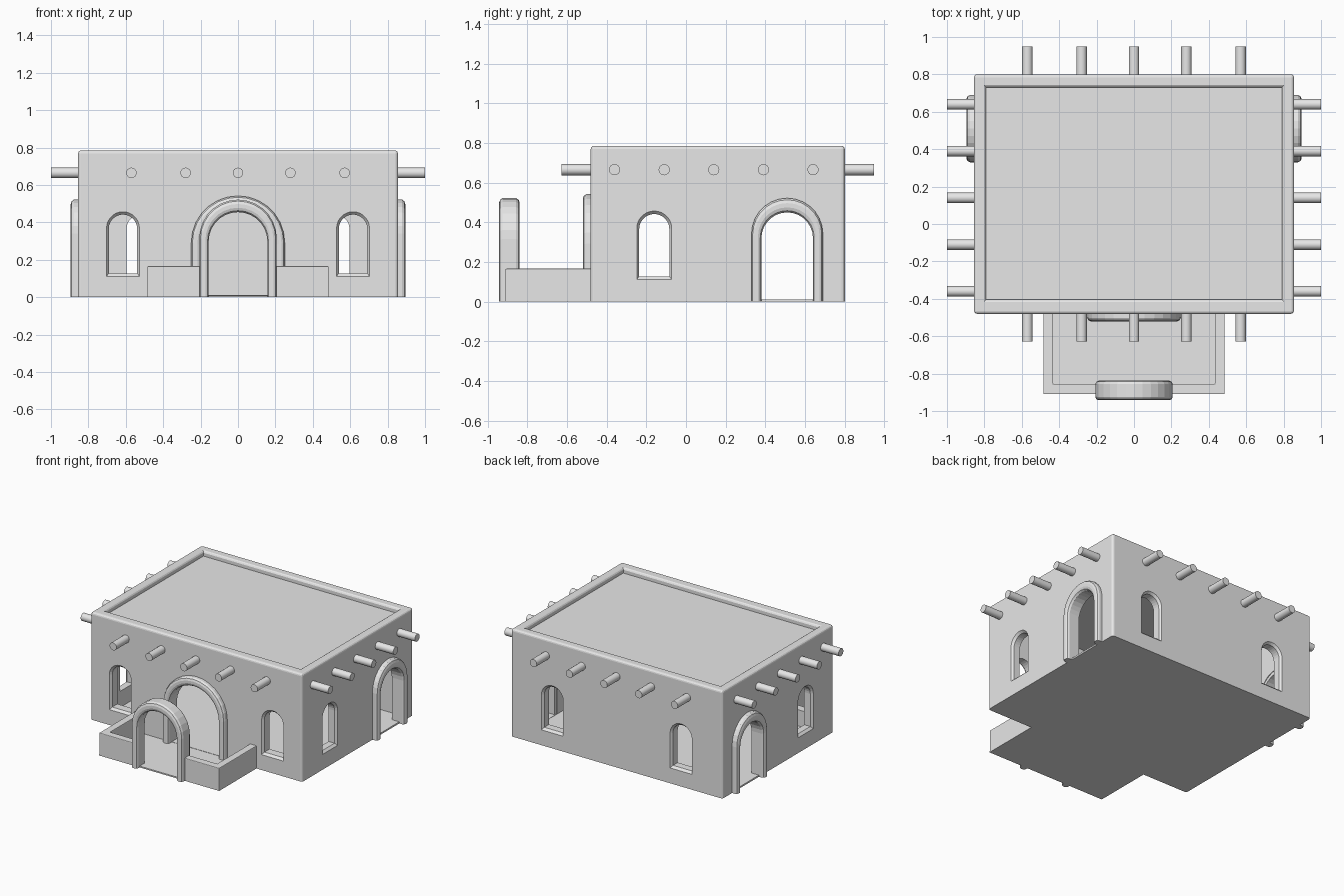
import bpy
import bmesh
from math import pi, sin, cos
from mathutils import Matrix, Vector

if "Cube" in bpy.data.objects:
    bpy.data.objects.remove(bpy.data.objects["Cube"])

GRAY = 0.8
clay = bpy.data.materials.new("plain_clay")
clay.use_nodes = True
clay.diffuse_color = (GRAY, GRAY, GRAY, 1)
clay.node_tree.nodes["Principled BSDF"].inputs["Base Color"].default_value = (GRAY, GRAY, GRAY, 1)

W, FRONT, BACK, TOP = 0.855, -0.48, 0.80, 0.785
MID = (FRONT + BACK) / 2
SEG = 14


def finish(name, bm):
    bmesh.ops.recalc_face_normals(bm, faces=bm.faces)
    me = bpy.data.meshes.new(name)
    bm.to_mesh(me)
    bm.free()
    me.materials.append(clay)
    ob = bpy.data.objects.new(name, me)
    bpy.context.collection.objects.link(ob)
    return ob


def loft(name, loops, place=Matrix(), ring=False):
    """Skin closed loops of points; cap both ends, or join them as a ring."""
    bm = bmesh.new()
    rows = [[bm.verts.new(place @ Vector(p)) for p in loop] for loop in loops]
    n = len(rows[0])
    for a, b in zip(rows, rows[1:]):
        for i in range(n):
            bm.faces.new((a[i], a[(i + 1) % n], b[(i + 1) % n], b[i]))
    bm.faces.new(rows[0])
    bm.faces.new(rows[-1])
    return finish(name, bm)


def arch(r, top, base):
    """Arch outline as (across, height), from one foot over to the other."""
    curve = [(r * cos(pi * i / SEG), top - r + r * sin(pi * i / SEG)) for i in range(SEG + 1)]
    return [(r, base)] + curve + [(-r, base)]


def rect(x0, x1, y0, y1, z):
    return [(x0, y0, z), (x1, y0, z), (x1, y1, z), (x0, y1, z)]


def box(name, x0, x1, y0, y1, z0, z1):
    return loft(name, [rect(x0, x1, y0, y1, z0), rect(x0, x1, y0, y1, z1)])


def side(face, along):
    """Frame on a wall: local x runs along it, local -y points outward."""
    spots = {"front": (along, FRONT, 0), "back": (along, BACK, 0),
             "left": (W, along, 0), "right": (-W, along, 0)}
    turn = {"front": 0, "left": pi / 2, "back": pi, "right": -pi / 2}[face]
    return Matrix.Translation(spots[face]) @ Matrix.Rotation(turn, 4, "Z")


def carve(target, cutter):
    mod = target.modifiers.new("cut", "BOOLEAN")
    mod.operation = "DIFFERENCE"
    mod.solver = "EXACT"
    mod.object = cutter
    cutter.hide_render = True
    bpy.context.view_layer.objects.active = target
    bpy.ops.object.modifier_apply(modifier=mod.name)
    bpy.data.objects.remove(cutter)


def opening(place, inner, outer):
    """Arched cutter that flares from the inner to the outer outline at the wall face."""
    steps = [(inner, 0.12), (inner, 0.016), (outer, 0.0), (outer, -0.02)]
    return loft("cutter", [[(u, d, z) for u, z in arch(*o)] for o, d in steps], place)


def surround(name, place, inner, outer, d_out, d_in, round_in):
    """Arched band with softened edges, standing on the ground."""
    c = 0.018
    ins = [(0, d_in + c), (0.12, d_in + c * 0.3), (0.35, d_in),
           (0.65, d_in), (0.88, d_in + c * 0.3), (1, d_in + c)] if round_in else [(0, d_in), (1, d_in)]
    outs = [(1, d_out - c), (0.88, d_out - c * 0.3), (0.65, d_out),
            (0.35, d_out), (0.12, d_out - c * 0.3), (0, d_out - c)]
    section = ins + outs
    loops = []
    for (ui, zi), (uo, zo) in zip(arch(*inner), arch(*outer)):
        loops.append([(ui + (uo - ui) * t, -d, zi + (zo - zi) * t) for t, d in section])
    return loft(name, loops, place)


# House shell with softened corners and parapet rim
bm = bmesh.new()
bmesh.ops.create_cube(bm, size=1)
bmesh.ops.scale(bm, vec=(2 * W, BACK - FRONT, TOP), verts=bm.verts)
bmesh.ops.translate(bm, vec=(0, MID, TOP / 2), verts=bm.verts)
soft = [e for e in bm.edges if max(v.co.z for v in e.verts) > 0.1]
bmesh.ops.bevel(bm, geom=soft, offset=0.016, segments=3, affect="EDGES", profile=0.5)
house = finish("house_walls", bm)

# Hollow room below the roof and shallow tray above it
carve(house, box("cutter", -0.79, 0.79, -0.405, 0.73, 0.01, 0.70))
tray = [rect(-0.79 - g, 0.79 + g, -0.405 - g, 0.73 + g, z)
        for g, z in ((0, 0.748), (0, 0.772), (0.005, 0.78), (0.016, 0.787), (0.016, 0.85))]
carve(house, loft("cutter", tray))

# Windows
windows = [("front", 0.615), ("front", -0.615), ("back", 0.52), ("back", -0.52),
           ("left", -0.16), ("right", -0.16)]
for face, along in windows:
    carve(house, opening(side(face, along), (0.076, 0.442, 0.128), (0.088, 0.457, 0.112)))

# Doorways with raised surrounds
doors = [("front", 0, (0.20, 0.48, 0), (0.25, 0.542, 0)),
         ("left", 0.51, (0.13, 0.45, 0), (0.18, 0.522, 0)),
         ("right", 0.51, (0.13, 0.45, 0), (0.18, 0.522, 0))]
for face, along, inner, outer in doors:
    hole = (inner[0] + 0.02, inner[1] + 0.025, 0.012)
    carve(house, opening(side(face, along), hole, hole))
    surround(face + "_door_surround", side(face, along), inner, outer, 0.04, -0.06, False)

# Porch: floor, low wall and gate arch
box("porch_floor", -0.485, 0.485, -0.91, FRONT + 0.01, 0, 0.01)
plan = [(0.18, -0.91), (0.485, -0.91), (0.485, -0.47), (0.432, -0.47), (0.432, -0.857), (0.18, -0.857)]
porch = loft("porch_wall", [[(x, y, z) for x, y in plan] for z in (0, 0.166)])
mirror = porch.modifiers.new("mirror", "MIRROR")
mirror.use_axis = (True, False, False)
edge = porch.modifiers.new("soft_edges", "BEVEL")
edge.width = 0.005
edge.segments = 2
surround("gate_arch", Matrix.Translation((0, -0.89, 0)),
         (0.157, 0.455, 0), (0.207, 0.522, 0), 0.052, -0.052, True)


# Roof beam ends
def beam(name, place, reach):
    bm = bmesh.new()
    bmesh.ops.create_cone(bm, cap_ends=True, segments=16, radius1=0.028, radius2=0.028, depth=reach + 0.05)
    bm.transform(place @ Matrix.Translation((0, 0.025 - reach / 2, 0.665)) @ Matrix.Rotation(pi / 2, 4, "X"))
    ob = finish(name, bm)
    ob.select_set(True)


bpy.ops.object.select_all(action="DESELECT")
for face in ("front", "back"):
    for i, x in enumerate((-0.57, -0.28, 0, 0.28, 0.57)):
        beam(f"{face}_beam_{i + 1}", side(face, x), 0.148)
for face in ("left", "right"):
    for i in range(5):
        beam(f"{face}_beam_{i + 1}", side(face, -0.36 + 0.25 * i), 0.145)
bpy.ops.object.shade_smooth_by_angle(angle=pi / 6)
